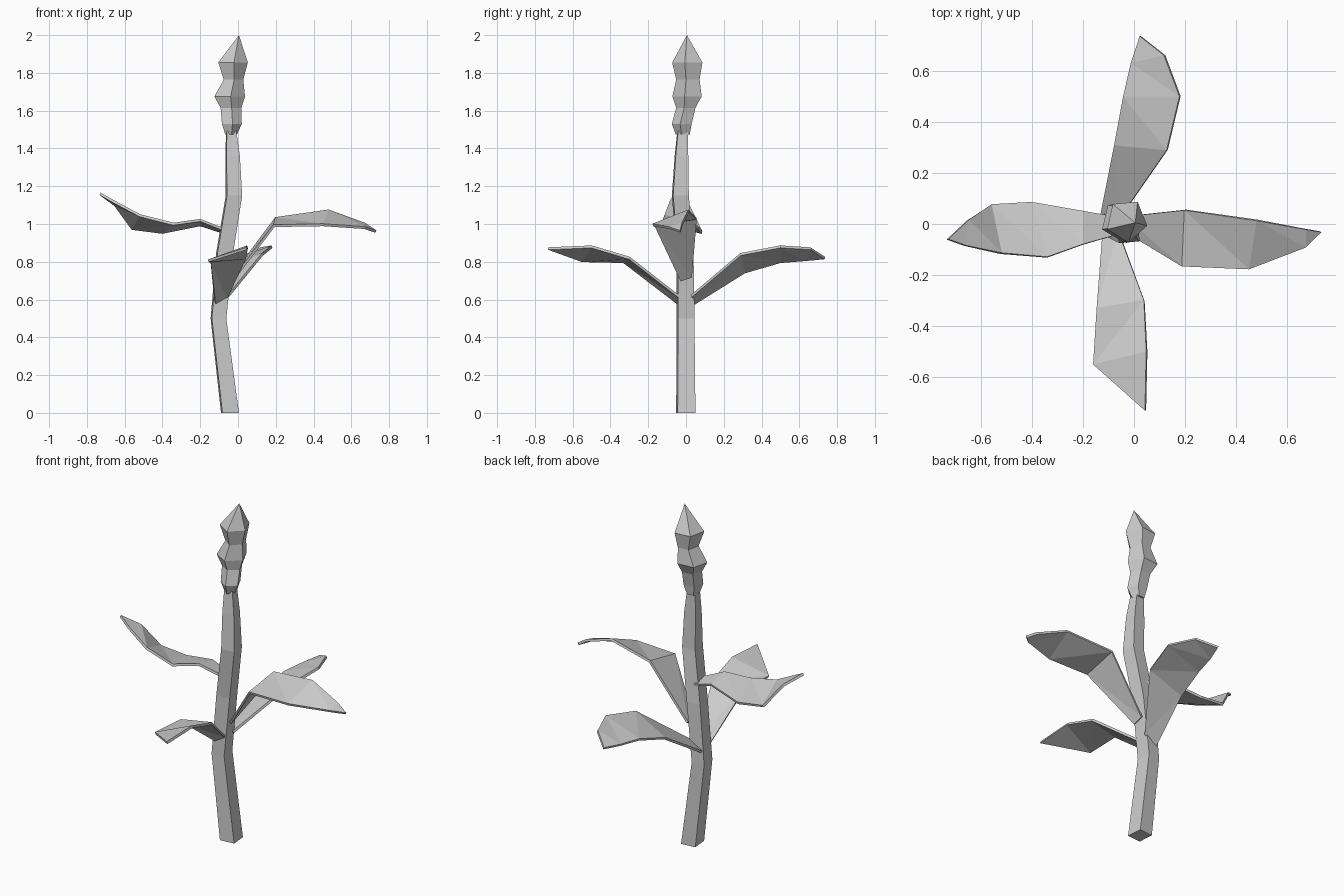
import bpy
import math

cube = bpy.data.objects.get("Cube")
if cube:
    bpy.data.objects.remove(cube, do_unlink=True)

# Single flat colour
grey = bpy.data.materials.new("plain grey")
grey.use_nodes = True
colour = (0.6, 0.6, 0.6, 1)
grey.diffuse_color = colour
grey.node_tree.nodes["Principled BSDF"].inputs["Base Color"].default_value = colour


def make_object(name, verts, faces):
    mesh = bpy.data.meshes.new(name)
    mesh.from_pydata(verts, [], faces)
    mesh.materials.append(grey)
    obj = bpy.data.objects.new(name, mesh)
    bpy.context.collection.objects.link(obj)
    return obj


def loft(name, sections, sides, start_angle, tip=None):
    """Skin polygon rings; each section is (x min, x max, y min, y max, z)."""
    reach = [start_angle + math.tau * i / sides for i in range(sides)]
    span_x = [math.cos(a) for a in reach]
    span_y = [math.sin(a) for a in reach]

    def fit(value, span, low, high):
        return low + (high - low) * (value - min(span)) / (max(span) - min(span))

    verts, faces = [], []
    for left, right, front, back, z in sections:
        for cx, cy in zip(span_x, span_y):
            verts.append((fit(cx, span_x, left, right), fit(cy, span_y, front, back), z))
    for ring in range(len(sections) - 1):
        for i in range(sides):
            a, b = ring * sides + i, ring * sides + (i + 1) % sides
            faces.append((a, b, b + sides, a + sides))
    last = (len(sections) - 1) * sides
    faces.append(tuple(reversed(range(sides))))
    if tip:
        verts.append(tip)
        for i in range(sides):
            faces.append((last + i, last + (i + 1) % sides, len(verts) - 1))
    else:
        faces.append(tuple(range(last, last + sides)))
    return make_object(name, verts, faces)


def leaf(name, edge_a, edge_b, tip):
    """Thin strip between two edges that closes at a tip."""
    count = len(edge_a)
    verts = edge_a + edge_b + [tip]
    faces = []
    for i in range(count - 1):
        a, b = i, i + count
        faces += [(a, a + 1, b + 1), (a, b + 1, b)]
    faces.append((count - 1, 2 * count, 2 * count - 1))
    obj = make_object(name, verts, faces)
    solid = obj.modifiers.new("thickness", "SOLIDIFY")
    solid.thickness = 0.014
    solid.offset = 0
    return obj


# Bent square stem
loft("stem", [
    (-.09, .005, -.052, .05, 0),
    (-.145, -.062, -.05, .045, .5),
    (-.115, -.025, -.05, .04, .85),
    (-.065, .022, -.075, .015, 1.15),
    (-.067, .01, -.06, .012, 1.36),
    (-.063, -.01, -.045, .01, 1.5),
], 4, math.radians(50))

# Knobbly pointed flower head
loft("flower_head", [
    (-.068, -.005, -.055, .02, 1.475),
    (-.085, .02, -.075, .03, 1.53),
    (-.092, .018, -.052, .05, 1.615),
    (-.125, .037, -.072, .083, 1.675),
    (-.075, .028, -.052, .072, 1.765),
    (-.105, .052, -.073, .087, 1.855),
], 5, math.radians(-85), tip=(.005, .005, 2))

# Four leaves, one on each side
leaf("left_leaf",
     [(-.03, .03, .72), (.2, .055, 1.03), (.48, .015, 1.07), (.67, -.02, 1)],
     [(-.03, -.03, .7), (.19, -.165, .99), (.45, -.175, .995), (.67, -.09, .98)],
     (.73, -.03, .96))

leaf("right_leaf",
     [(-.06, -.04, .965), (-.2, -.08, 1.02), (-.34, -.13, 1), (-.52, -.115, 1.045), (-.66, -.085, 1.12)],
     [(-.06, .025, .95), (-.2, .05, .995), (-.4, .085, .955), (-.56, .075, .975), (-.65, .015, 1.1)],
     (-.73, -.06, 1.16))

leaf("front_leaf",
     [(-.06, -.03, .61), (.04, -.3, .82), (.05, -.5, .88)],
     [(-.12, -.03, .57), (-.145, -.33, .8), (-.158, -.55, .805), (-.03, -.69, .85)][:3],
     (.045, -.73, .87))

leaf("back_leaf",
     [(-.05, .03, .62), (.13, .29, .84), (.18, .5, .88), (.12, .66, .87)],
     [(-.13, .03, .57), (-.075, .31, .745), (-.04, .5, .8), (-.01, .63, .81)],
     (.025, .735, .82))
